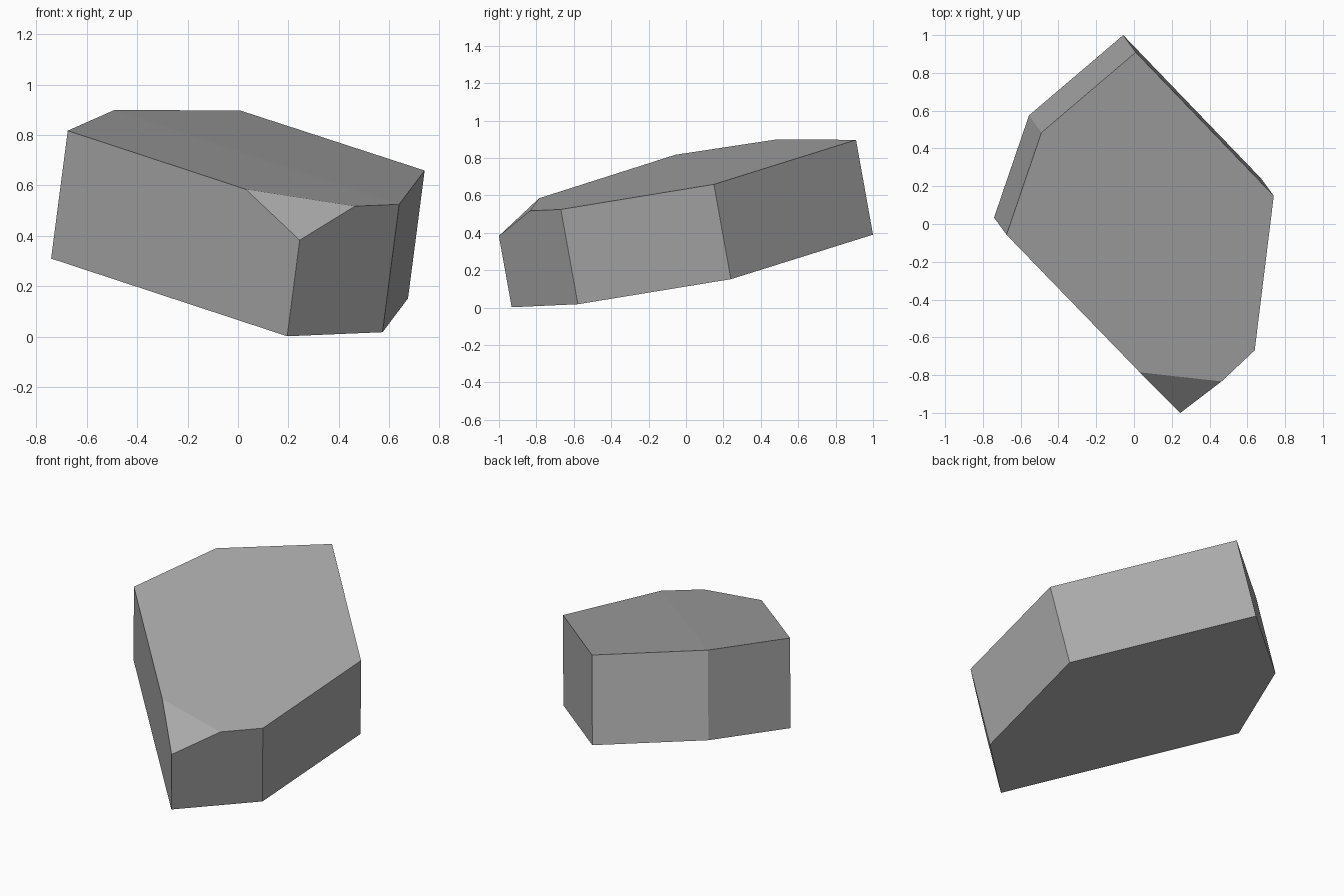
import bpy, bmesh
from mathutils import Vector

if "Cube" in bpy.data.objects:
    bpy.data.objects.remove(bpy.data.objects["Cube"])

# single flat colour
grey = bpy.data.materials.new("stone grey")
grey.diffuse_color = (0.4, 0.4, 0.4, 1)
grey.use_nodes = True
grey.node_tree.nodes["Principled BSDF"].inputs["Base Color"].default_value = grey.diffuse_color

# tilted six-sided base outline, and the sweep direction to the top
base = [Vector(p) for p in (
    (-0.741, 0.034, 0.310), (0.195, -0.932, 0.002), (0.573, -0.578, 0.018),
    (0.674, 0.240, 0.152), (-0.057, 1.000, 0.390), (-0.556, 0.575, 0.392))]
sweep = Vector((0.066, -0.091, 0.507))

bm = bmesh.new()
low = [bm.verts.new(p) for p in base]
high = [bm.verts.new(p + sweep) for p in base]
bm.faces.new(low[::-1])
# the top is very slightly folded along one diagonal
bm.faces.new([high[i] for i in (5, 0, 1, 2)])
bm.faces.new([high[i] for i in (2, 3, 4, 5)])
for i in range(6):
    j = (i + 1) % 6
    bm.faces.new((low[i], low[j], high[j], high[i]))
bmesh.ops.recalc_face_normals(bm, faces=bm.faces)

# chipped front corner
a, b, c = Vector((0.025, -0.782, 0.588)), Vector((0.245, -0.998, 0.385)), Vector((0.460, -0.832, 0.519))
n = (b - a).cross(c - a).normalized()
if n.dot(high[1].co - a) < 0:
    n.negate()
cut = bmesh.ops.bisect_plane(bm, geom=bm.verts[:] + bm.edges[:] + bm.faces[:],
                             plane_co=a, plane_no=n, clear_outer=True)
edges = [e for e in cut["geom_cut"] if isinstance(e, bmesh.types.BMEdge)]
bmesh.ops.contextual_create(bm, geom=edges)
bmesh.ops.recalc_face_normals(bm, faces=bm.faces)

mesh = bpy.data.meshes.new("rock_slab")
bm.to_mesh(mesh)
bm.free()
mesh.materials.append(grey)
bpy.context.collection.objects.link(bpy.data.objects.new("rock_slab", mesh))
